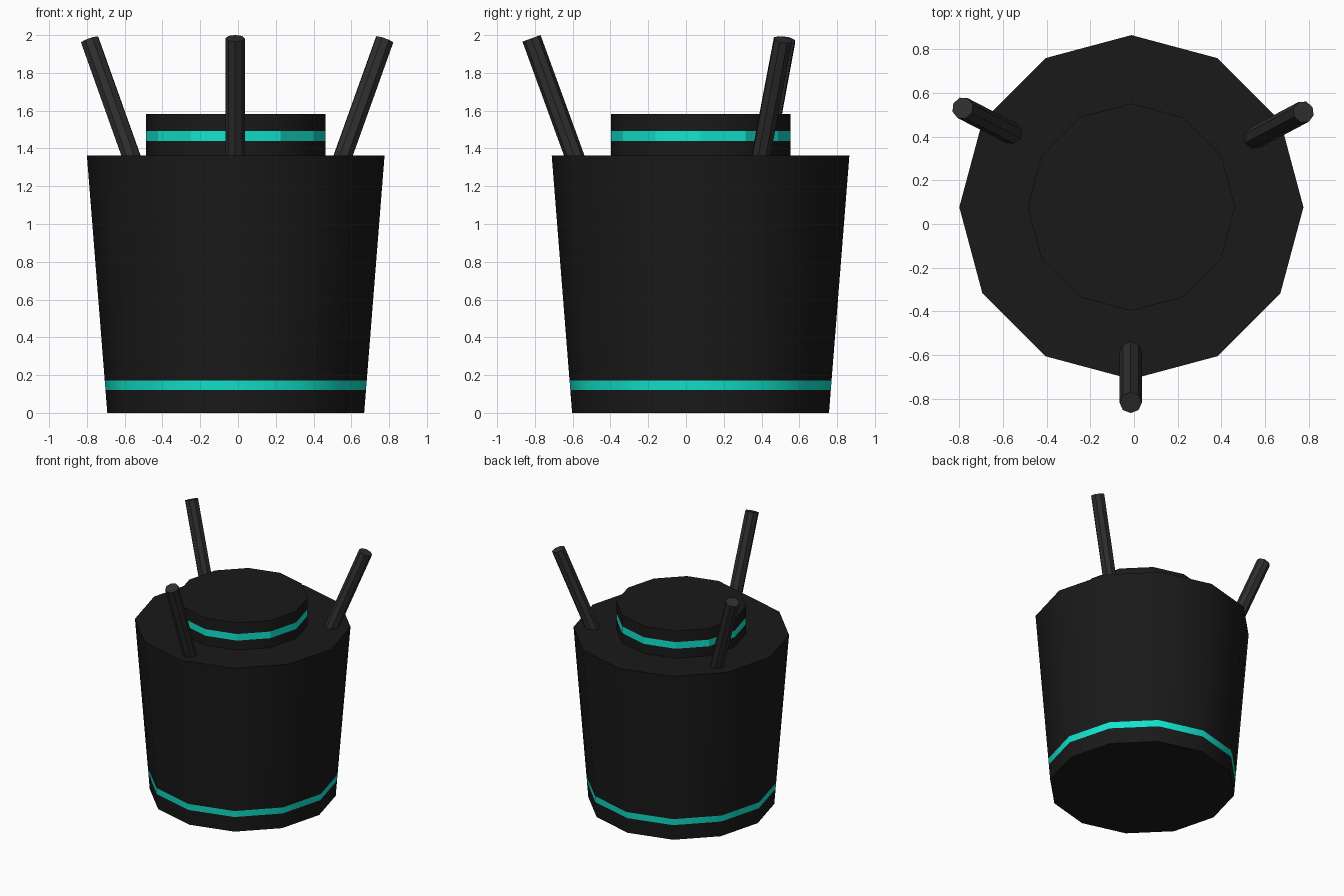
import bpy, bmesh
from math import sin, cos, pi, radians
from mathutils import Vector

if "Cube" in bpy.data.objects:
    bpy.data.objects.remove(bpy.data.objects["Cube"])

CX, CY = -0.012, 0.077


def material(name, rgb):
    m = bpy.data.materials.new(name)
    m.diffuse_color = (*rgb, 1)
    m.use_nodes = True
    m.node_tree.nodes["Principled BSDF"].inputs["Base Color"].default_value = m.diffuse_color
    return m


black = material("black", (0.010, 0.010, 0.010))
teal = material("teal", (0.006, 0.78, 0.62))
grey = material("dark_grey", (0.028, 0.028, 0.028))


def finish(ob):
    bpy.ops.object.select_all(action='DESELECT')
    ob.select_set(True)
    bpy.context.view_layer.objects.active = ob
    bpy.ops.object.shade_smooth_by_angle(angle=radians(35))


def turned(name, profile, stripe, flat_stripe=False, sides=12):
    """Closed solid of rings (radius, z); band number `stripe` is teal."""
    bm = bmesh.new()
    rings = [[bm.verts.new((CX + r * cos(2 * pi * i / sides),
                            CY + r * sin(2 * pi * i / sides), z))
              for i in range(sides)] for r, z in profile]
    bm.faces.new(rings[0][::-1])
    bm.faces.new(rings[-1])
    for k, (a, b) in enumerate(zip(rings, rings[1:])):
        for i in range(sides):
            j = (i + 1) % sides
            f = bm.faces.new((a[i], a[j], b[j], b[i]))
            f.material_index = int(k == stripe)
    me = bpy.data.meshes.new(name)
    bm.to_mesh(me)
    bm.free()
    me.materials.append(black)
    me.materials.append(teal)
    ob = bpy.data.objects.new(name, me)
    bpy.context.collection.objects.link(ob)
    finish(ob)
    if flat_stripe:
        for p in me.polygons:
            if p.material_index == 1:
                p.use_smooth = False
    return ob


# Tapered body with a glowing band near the foot
taper = lambda z: 0.68 + (0.788 - 0.68) * z / 1.363
turned("body", [(taper(z), z) for z in (0, 0.122, 0.172, 1.363)], 1)

# Raised cap with its own band
turned("cap", [(0.475, z) for z in (1.36, 1.44, 1.493, 1.583)], 1, True)


# Three prongs leaning outward
def prong(name, base, tip, radius=0.051):
    base, tip = Vector(base), Vector(tip)
    axis = tip - base
    base -= axis * 0.06          # sink the foot into the body
    axis = tip - base
    bpy.ops.mesh.primitive_cylinder_add(
        vertices=8, radius=radius, depth=axis.length, location=(base + tip) / 2,
        rotation=axis.to_track_quat('Z', 'Y').to_euler())
    ob = bpy.context.object
    ob.name = name
    ob.data.materials.append(grey)
    finish(ob)


prong("prong_front", (-0.015, -0.592, 1.363), (-0.015, -0.818, 1.983))
prong("prong_left", (-0.567, 0.418, 1.363), (-0.785, 0.531, 1.975))
prong("prong_right", (0.557, 0.397, 1.363), (0.776, 0.513, 1.975))
